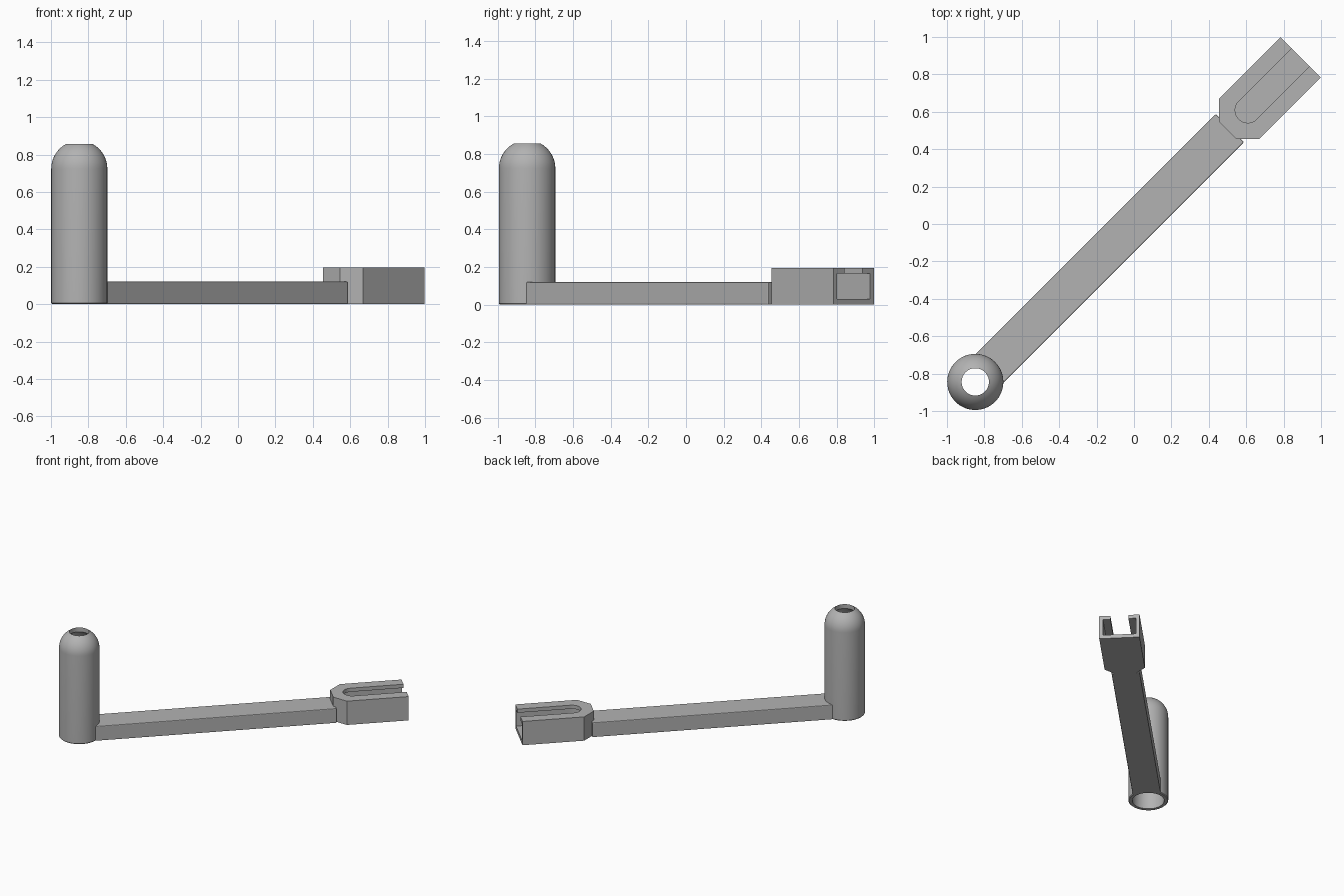
import bpy, bmesh
from math import pi, sin, cos, sqrt, asin, radians

if "Cube" in bpy.data.objects:
    bpy.data.objects.remove(bpy.data.objects["Cube"])

grey = bpy.data.materials.new("grey plastic")
grey.diffuse_color = (0.45, 0.45, 0.45, 1)
grey.use_nodes = True
grey.node_tree.nodes["Principled BSDF"].inputs["Base Color"].default_value = grey.diffuse_color
DIAG = radians(45)          # the arm runs along the plan diagonal
POST_U, POST_R, BORE_R, HOLE_R = -1.197, 0.15, 0.12, 0.073
DOME_Z, TOP_Z = 0.724, 0.855


def make(name, bm):
    bmesh.ops.recalc_face_normals(bm, faces=bm.faces)
    me = bpy.data.meshes.new(name)
    bm.to_mesh(me)
    bm.free()
    ob = bpy.data.objects.new(name, me)
    bpy.context.collection.objects.link(ob)
    me.materials.append(grey)
    ob.rotation_euler.z = DIAG
    return ob


def prism(name, outline, z0, z1):
    bm = bmesh.new()
    face = bm.faces.new([bm.verts.new((u, v, z0)) for u, v in outline])
    out = bmesh.ops.extrude_face_region(bm, geom=[face])
    bmesh.ops.translate(bm, vec=(0, 0, z1 - z0),
                        verts=[g for g in out["geom"] if isinstance(g, bmesh.types.BMVert)])
    return make(name, bm)


def arc(cu, cv, r, a0, a1, n):
    return [(cu + r * cos(a0 + (a1 - a0) * i / n), cv + r * sin(a0 + (a1 - a0) * i / n))
            for i in range(n + 1)]


def select(ob):
    bpy.ops.object.select_all(action='DESELECT')
    ob.select_set(True)
    bpy.context.view_layer.objects.active = ob


# Post: hollow domed tube, closed profile spun around its axis
outer = arc(0, DOME_Z, POST_R, 0, pi / 2 - asin(HOLE_R / POST_R), 10)
inner = arc(0, DOME_Z, BORE_R, pi / 2 - asin(HOLE_R / BORE_R), 0, 8)
profile = ([(POST_R - 0.006, 0), (POST_R, 0.006)] + outer + inner + [(BORE_R, 0)])
bm = bmesh.new()
N = 64
rings = [[bm.verts.new((POST_U + r * cos(2 * pi * i / N), 0.003 + r * sin(2 * pi * i / N), z))
          for r, z in profile] for i in range(N)]
P = len(profile)
for i in range(N):
    a, b = rings[i], rings[(i + 1) % N]
    for j in range(P):
        k = (j + 1) % P
        bm.faces.new((a[j], b[j], b[k], a[k]))
post = make("hollow_post", bm)
select(post)
bpy.ops.object.shade_smooth_by_angle(angle=radians(30))

# Arm: flat bar whose inner end follows the post wall
HALF = 0.106
a = asin(HALF / 0.135)
arm = prism("arm", [(0.725, -HALF), (0.725, HALF)] + arc(POST_U, 0, 0.135, a, -a, 16), 0, 0.12)
bevel = arm.modifiers.new("soft edges", 'BEVEL')
bevel.width, bevel.segments, bevel.limit_method = 0.007, 2, 'ANGLE'
bevel.angle_limit = radians(60)
select(arm)
bpy.ops.object.modifier_apply(modifier=bevel.name)

# Socket: block with clipped corners, hollowed from its open end and slotted on top
END, W = 1.26, 0.152
socket = prism("socket", [(END, -W), (END, W), (0.795, W), (0.707, 0.064),
                          (0.707, -0.064), (0.795, -W)], 0, 0.195)
SLOT_U = 0.861


def u_shape(r):
    return [(END + 0.1, -r), (END + 0.1, r)] + arc(SLOT_U, 0, r, pi / 2, 3 * pi / 2, 24)


cutters = [prism("cavity_cutter", u_shape(0.124), 0.03, 0.165),
           prism("slot_cutter", u_shape(0.068), 0.1, 0.3)]
for cutter in cutters:
    cutter.hide_render = True
    cut = socket.modifiers.new("cut", 'BOOLEAN')
    cut.operation, cut.object, cut.solver = 'DIFFERENCE', cutter, 'EXACT'
    select(socket)
    bpy.ops.object.modifier_apply(modifier=cut.name)
    bpy.data.objects.remove(cutter)
select(socket)
bpy.ops.object.shade_smooth_by_angle(angle=radians(30))
